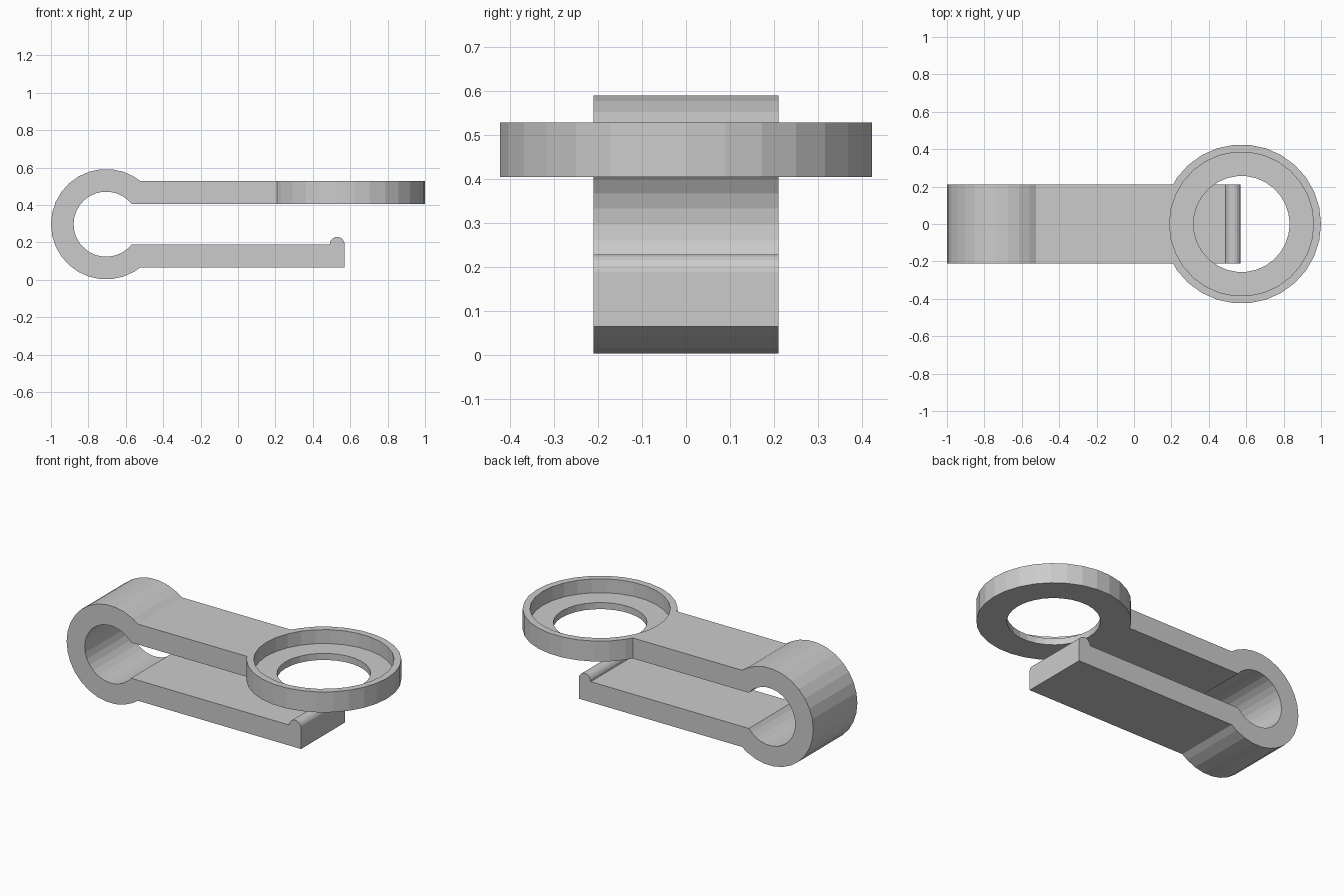
import bpy, bmesh
from math import sin, cos, asin, radians, degrees

cube = bpy.data.objects.get("Cube")
if cube:
    bpy.data.objects.remove(cube, do_unlink=True)

SEG = 30
RING_X, RING_Z, RING_OUT, RING_IN = -0.705, 0.297, 0.295, 0.174
ARM_OUT, ARM_IN, HALF_WIDTH = 0.232, 0.108, 0.211
ARM_TOP, ARM_UNDER = RING_Z + ARM_OUT, RING_Z + ARM_IN
CUP_X, TIP_X, BEAD = 0.575, 0.57, 0.04

grey = bpy.data.materials.new("light grey plastic")
grey.use_nodes = True
colour = (0.6, 0.6, 0.6, 1)
grey.diffuse_color = colour
grey.node_tree.nodes["Principled BSDF"].inputs["Base Color"].default_value = colour


def prism(name, base, offset):
    """Extrude a closed outline along an offset vector."""
    bm = bmesh.new()
    face = bm.faces.new([bm.verts.new(p) for p in base])
    top = bmesh.ops.extrude_face_region(bm, geom=[face], use_keep_orig=True)
    moved = [g for g in top["geom"] if isinstance(g, bmesh.types.BMVert)]
    bmesh.ops.translate(bm, verts=moved, vec=offset)
    bmesh.ops.recalc_face_normals(bm, faces=bm.faces)
    mesh = bpy.data.meshes.new(name)
    bm.to_mesh(mesh)
    bm.free()
    mesh.materials.append(grey)
    obj = bpy.data.objects.new(name, mesh)
    bpy.context.collection.objects.link(obj)
    return obj


def disc(name, radius, low, high):
    """Upright faceted cylinder on the cup axis."""
    angles = [radians(360 * i / SEG) for i in range(SEG)]
    base = [(CUP_X + radius * cos(a), radius * sin(a), low) for a in angles]
    return prism(name, base, (0, 0, high - low))


def ring_arc(radius, height):
    """Open ring arc, from the upper arm round the left to the lower arm."""
    start = degrees(asin(height / radius))
    step = 360 / SEG
    inner = [i * step for i in range(SEG) if start + 2 < i * step < 358 - start]
    return [(RING_X + radius * cos(radians(a)), RING_Z + radius * sin(radians(a)))
            for a in [start] + inner + [360 - start]]


def combine(target, tool, operation):
    mod = target.modifiers.new(operation.lower(), "BOOLEAN")
    mod.operation, mod.solver, mod.object = operation, "EXACT", tool
    bpy.context.view_layer.objects.active = target
    bpy.ops.object.modifier_apply(modifier=mod.name)
    bpy.data.objects.remove(tool, do_unlink=True)


# Side profile: upper arm, spring ring, lower arm with rounded bead at its tip
low_top = RING_Z - ARM_IN
bead = [(TIP_X - BEAD + BEAD * cos(radians(a)), low_top + BEAD * sin(radians(a)))
        for a in range(0, 181, 20)]
profile = [(0.29, ARM_TOP)] + ring_arc(RING_OUT, ARM_OUT)
profile += [(TIP_X, RING_Z - ARM_OUT)] + bead
profile += ring_arc(RING_IN, ARM_IN)[::-1] + [(0.29, ARM_UNDER)]
clip = prism("spring_clip_with_cup", [(x, -HALF_WIDTH, z) for x, z in profile],
             (0, 2 * HALF_WIDTH, 0))

# Round cup joined to the upper arm, with a recess and a through hole
combine(clip, disc("cup_body", 0.425, ARM_UNDER, ARM_TOP), "UNION")
combine(clip, disc("cup_recess", 0.385, 0.445, 0.7), "DIFFERENCE")
combine(clip, disc("cup_hole", 0.257, 0.36, 0.6), "DIFFERENCE")
